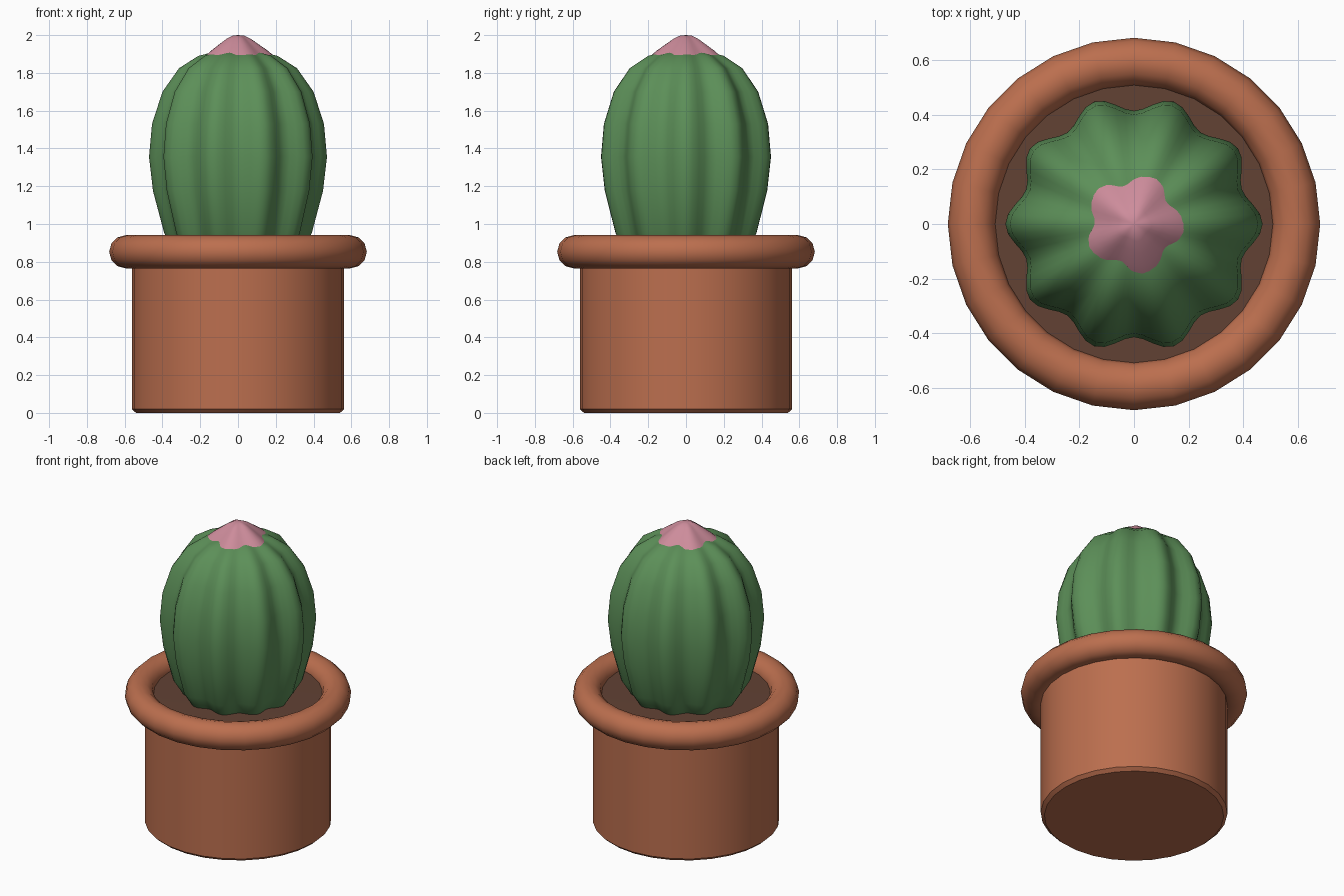
import bpy, bmesh, math
from math import cos, sin, pi

if "Cube" in bpy.data.objects:
    bpy.data.objects.remove(bpy.data.objects["Cube"])


def material(name, rgb):
    m = bpy.data.materials.new(name)
    m.diffuse_color = (*rgb, 1)
    m.use_nodes = True
    m.node_tree.nodes["Principled BSDF"].inputs["Base Color"].default_value = m.diffuse_color
    return m


CLAY = material("terracotta", (0.50, 0.158, 0.077))
SOIL = material("dark soil", (0.122, 0.054, 0.034))
GREEN = material("cactus green", (0.107, 0.275, 0.098))
PINK = material("blossom pink", (0.61, 0.262, 0.328))


def lathe(name, profile, sides, mat, ripple=lambda a: 1.0, angle=40):
    """Revolve (radius, z) points listed bottom to top; radius 0 closes to a pole."""
    bm = bmesh.new()
    rings = []
    for r, z in profile:
        if r == 0:
            rings.append([bm.verts.new((0, 0, z))])
        else:
            rings.append([bm.verts.new((r * ripple(a) * cos(a), r * ripple(a) * sin(a), z))
                          for a in (2 * pi * i / sides for i in range(sides))])
    for lo, hi in zip(rings, rings[1:]):
        for i in range(sides):
            j = (i + 1) % sides
            if len(lo) == 1:
                bm.faces.new((lo[0], hi[j], hi[i]))
            elif len(hi) == 1:
                bm.faces.new((lo[i], lo[j], hi[0]))
            else:
                bm.faces.new((lo[i], lo[j], hi[j], hi[i]))
    me = bpy.data.meshes.new(name)
    bm.to_mesh(me)
    bm.free()
    me.materials.append(mat)
    ob = bpy.data.objects.new(name, me)
    bpy.context.collection.objects.link(ob)
    smooth(ob, angle)
    return ob


def smooth(ob, angle):
    bpy.ops.object.select_all(action='DESELECT')
    ob.select_set(True)
    bpy.context.view_layer.objects.active = ob
    bpy.ops.object.shade_smooth_by_angle(angle=math.radians(angle))


# Pot body with a small chamfer at the foot
lathe("pot_body", [(0, 0), (0.54, 0), (0.562, 0.02), (0.562, 0.83), (0, 0.83)], 28, CLAY)

# Rounded rim
bpy.ops.mesh.primitive_torus_add(major_segments=28, minor_segments=12, major_radius=0.594,
                                 minor_radius=0.088, location=(0, 0, 0.853))
rim = bpy.context.object
rim.name = "pot_rim"
rim.data.materials.append(CLAY)
smooth(rim, 60)

# Soil disc
lathe("soil", [(0, 0.835), (0.53, 0.835), (0.53, 0.862), (0, 0.868)], 28, SOIL)

# Ribbed cactus: ten ribs, narrow grooves between them
body = [(0, 0.80), (0.27, 0.81), (0.335, 0.865), (0.39, 0.95), (0.45, 1.175), (0.471, 1.355),
        (0.455, 1.53), (0.40, 1.70), (0.312, 1.825), (0.21, 1.89), (0.10, 1.918), (0, 1.91)]
lathe("cactus_body", body, 80, GREEN,
      lambda a: 1 - 0.12 * (0.5 - 0.5 * cos(10 * a)), 80)

# Blossom with five soft petals
lathe("blossom", [(0, 1.89), (0.17, 1.895), (0.145, 1.918), (0.10, 1.952), (0.06, 1.982),
                  (0.03, 1.997), (0, 2.0)], 40, PINK,
      lambda a: 1 + 0.09 * cos(5 * (a - math.radians(68))), 60)
